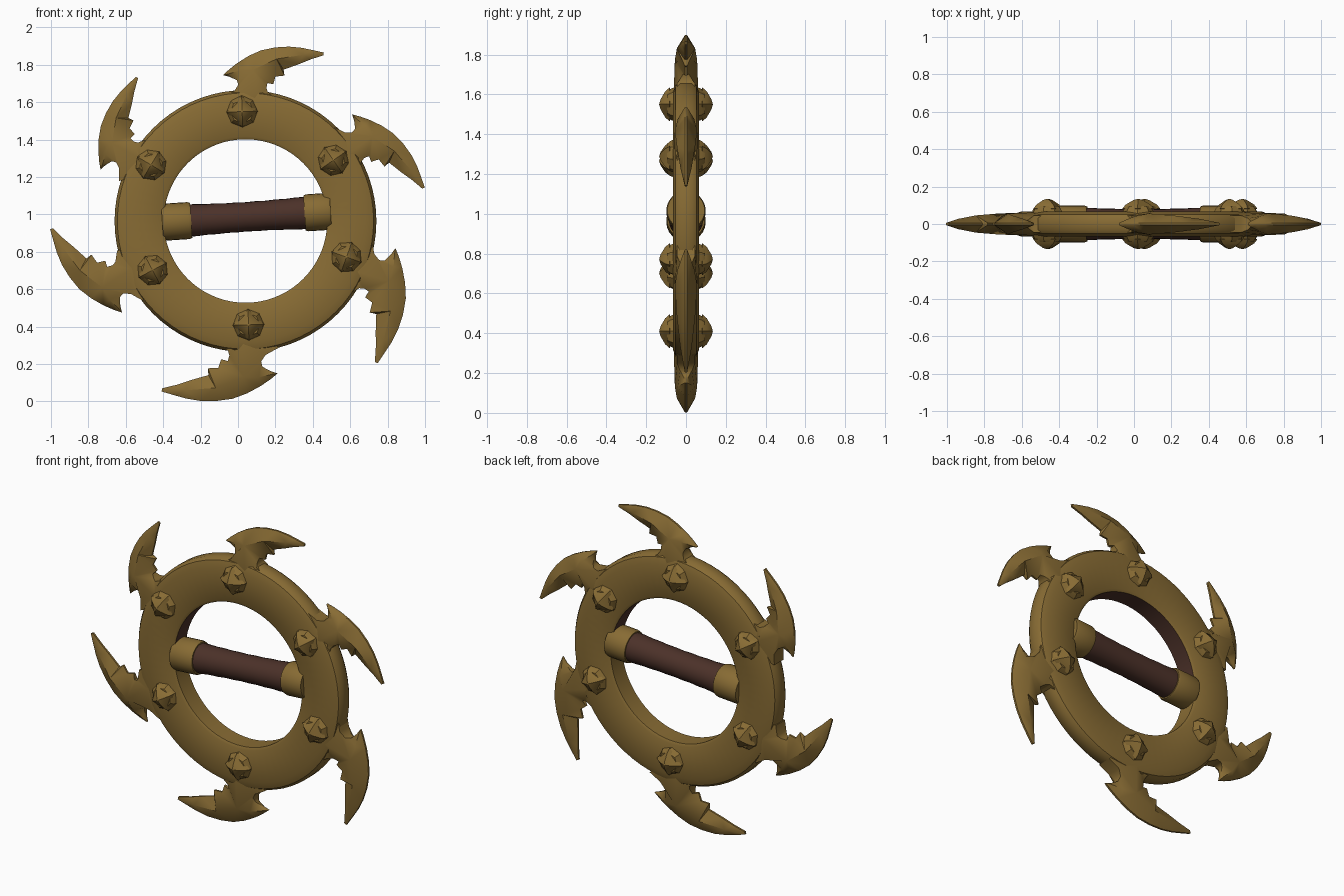
import bpy, bmesh, math
from mathutils import Vector, Matrix

if "Cube" in bpy.data.objects:
    bpy.data.objects.remove(bpy.data.objects["Cube"])

def material(name, rgb):
    m = bpy.data.materials.new(name)
    m.diffuse_color = (*rgb, 1)
    m.use_nodes = True
    m.node_tree.nodes["Principled BSDF"].inputs["Base Color"].default_value = m.diffuse_color
    return m

GOLD = material("aged gold", (0.245, 0.148, 0.034))
BROWN = material("dark brown leather", (0.072, 0.031, 0.022))
CX, CZ = 0.04, 0.965          # ring centre

def finish(bm, name, mats, angle=35):
    bmesh.ops.recalc_face_normals(bm, faces=bm.faces[:])
    me = bpy.data.meshes.new(name)
    bm.to_mesh(me)
    bm.free()
    for m in mats:
        me.materials.append(m)
    ob = bpy.data.objects.new(name, me)
    bpy.context.collection.objects.link(ob)
    bpy.ops.object.select_all(action='DESELECT')
    ob.select_set(True)
    bpy.context.view_layer.objects.active = ob
    bpy.ops.object.shade_smooth_by_angle(angle=math.radians(angle))
    return ob

def lathe(bm, profile, n, mat, closed=False, phase=0.0):
    """Spin (radius, height) points about local z, then place with mat."""
    rings = []
    for r, h in profile:
        if r < 1e-5:
            rings.append([bm.verts.new(mat @ Vector((0, 0, h)))] * n)
            continue
        rings.append([bm.verts.new(mat @ Vector((r * math.cos(a), r * math.sin(a), h)))
                      for a in (2 * math.pi * i / n + phase for i in range(n))])
    count = len(rings)
    for k in range(count if closed else count - 1):
        a, b = rings[k], rings[(k + 1) % count]
        for i in range(n):
            j = (i + 1) % n
            bm.faces.new(list(dict.fromkeys((a[i], a[j], b[j], b[i]))))

# ring: bevelled section, upper inner wall is brown
bm = bmesh.new()
section = [(0.437, -0.055), (0.452, -0.064), (0.645, -0.066), (0.685, -0.052), (0.70, -0.03),
           (0.70, 0.03), (0.685, 0.052), (0.645, 0.066), (0.452, 0.064), (0.437, 0.055)]
lathe(bm, section, 72, Matrix.Translation((CX, 0, CZ)) @ Matrix.Rotation(math.pi / 2, 4, 'X'), closed=True)
for f in bm.faces:
    c = f.calc_center_median()
    if math.hypot(c.x - CX, c.z - CZ) < 0.44 and c.z > CZ:
        f.material_index = 1
finish(bm, "ring", [GOLD, BROWN])

# blade outline: (along, outward, edge half thickness, nearest spine point), in chord lengths
E, R = 0.006, 0.045
OUTLINE = [(0, 0, E, 0), (.07, .042, E, 0), (.158, .085, E, 1), (.28, .13, E, 2), (.41, .158, E, 2),
           (.55, .157, E, 3), (.683, .137, E, 3), (.8, .1, E, 4), (.9, .056, E, 4), (1, .01, E, 4),
           (.99, -.015, E, 4), (.86, -.028, E, 4), (.736, -.05, E, 4), (.585, -.07, E, 3),
           (.581, -.128, E, 3), (.493, -.12, E, 3), (.458, -.188, E, 2), (.405, -.165, .015, 2),
           (.385, -.21, .03, 2), (.39, -.25, R, 5), (.46, -.33, R, 5), (.40, -.44, R, 5),
           (.12, -.42, R, 5), (-.04, -.215, R, 5), (.08, -.17, R, 5), (.125, -.12, .03, 2),
           (.12, -.075, .015, 1), (.06, -.03, E, 0)]
SPINE = [(.05, .0, .018), (.16, .01, .042), (.29, -.01, .056), (.54, .045, .046),
         (.80, .03, .028), (.25, -.32, .062)]

# each blade is placed by its heel point and its tip
BLADES = {"top": ((-.08, 1.745), (.46, 1.86)), "upper_right": ((.61, 1.535), (.995, 1.14)),
          "lower_right": ((.842, .82), (.74, .205)), "bottom": ((.212, .15), (-.41, .06)),
          "left": ((-.62, .475), (-1.0, .925)), "upper_left": ((-.735, 1.24), (-.54, 1.735))}

def blade(name, heel, tip):
    h = Vector(heel)
    u = Vector(tip) - h
    v = Vector((-u.y, u.x))
    bm = bmesh.new()

    def put(a, o, y):
        p = h + u * a + v * o
        return bm.verts.new((p.x, y, p.y))

    sides = []
    n = len(OUTLINE)
    for s in (-1, 1):
        rim = [put(a, o, s * t) for a, o, t, _ in OUTLINE]
        spine = [put(a, o, s * t) for a, o, t in SPINE]
        for i in range(n):
            j = (i + 1) % n
            vs = (rim[i], rim[j], spine[OUTLINE[j][3]], spine[OUTLINE[i][3]])
            bm.faces.new(list(dict.fromkeys(vs)))
        sides.append(rim)
    for i in range(n):
        j = (i + 1) % n
        bm.faces.new((sides[0][i], sides[0][j], sides[1][j], sides[1][i]))
    finish(bm, name + "_blade", [GOLD], 50)

for name, (heel, tip) in BLADES.items():
    blade(name, heel, tip)

# studs on both faces: stepped base with a pointed diamond top
STUDS = [(.022, 1.55), (.51, 1.29), (.58, .772), (.056, .41), (-.457, .702), (-.465, 1.265)]
for k, (x, z) in enumerate(STUDS):
    bm = bmesh.new()
    spin = math.atan2(z - CZ, x - CX)
    for s in (-1, 1):
        m = Matrix.Translation((x, 0, z)) @ Matrix.Rotation(-s * math.pi / 2, 4, 'X')
        ph = -s * spin
        lathe(bm, [(0, .05), (.09, .05), (.076, .08), (.062, .096), (0, .1)], 8, m, phase=ph)
        lathe(bm, [(0, .06), (.085, .082), (.066, .104), (.025, .128), (0, .135)], 4, m, phase=ph)
    finish(bm, "stud_%d" % (k + 1), [GOLD], 25)

# handle: slightly tilted grip with a collar at each end
a, b = Vector((-.405, 0, .958)), Vector((.495, 0, 1.017))
axis = (b - a).normalized()
L = (b - a).length
place = Matrix.Translation(a) @ axis.to_track_quat('Z', 'Y').to_matrix().to_4x4()
bm = bmesh.new()
wraps = 12
grip = [(0, .1)]
for i in range(wraps + 1):
    t = i / wraps
    r = .086 - .008 * math.sin(math.pi * t) + (.002 if i % 2 else 0)
    grip.append((r, .13 + (L - .26) * t))
grip.append((0, L - .1))
lathe(bm, grip, 24, place)
finish(bm, "grip", [BROWN], 40)
for name, start, end in (("left_collar", 0.0, .155), ("right_collar", L - .14, L)):
    bm = bmesh.new()
    lathe(bm, [(0, start), (.094, start), (.099, start + .015), (.099, end - .015), (.094, end), (0, end)], 24, place)
    finish(bm, name, [GOLD], 40)
